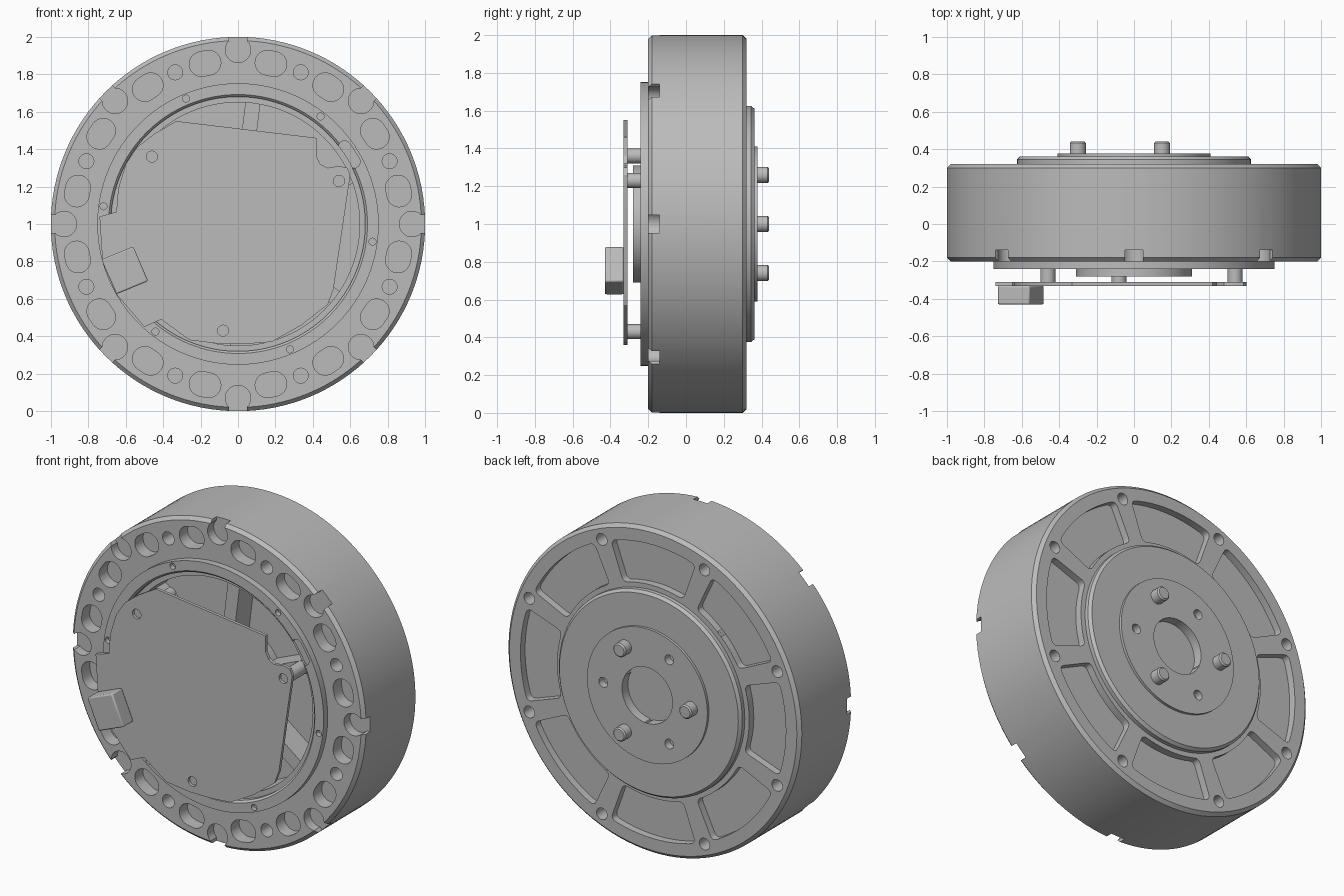
import bpy, bmesh, math
from mathutils import Vector

if "Cube" in bpy.data.objects:
    bpy.data.objects.remove(bpy.data.objects["Cube"])

grey = bpy.data.materials.new("metal grey")
grey.diffuse_color = (0.5, 0.5, 0.5, 1)
grey.use_nodes = True
grey.node_tree.nodes["Principled BSDF"].inputs["Base Color"].default_value = grey.diffuse_color
CZ = 1.0  # height of the axis, which runs along y


def polar(r, deg):
    a = math.radians(deg)
    return Vector((r * math.cos(a), r * math.sin(a)))


def finish(name, bm):
    bmesh.ops.remove_doubles(bm, verts=bm.verts, dist=1e-5)
    bmesh.ops.recalc_face_normals(bm, faces=bm.faces)
    me = bpy.data.meshes.new(name)
    bm.to_mesh(me)
    bm.free()
    me.materials.append(grey)
    ob = bpy.data.objects.new(name, me)
    bpy.context.collection.objects.link(ob)
    return ob


def lathe(name, profile, n=128):
    """Spin a closed (radius, y) profile round the axis."""
    bm = bmesh.new()
    rings = []
    for i in range(n):
        d = polar(1, 360 * i / n)
        rings.append([bm.verts.new((r * d.x, y, CZ + r * d.y)) for r, y in profile])
    m = len(profile)
    for i in range(n):
        a, b = rings[i], rings[(i + 1) % n]
        for j in range(m):
            k = (j + 1) % m
            if profile[j][0] == 0 and profile[k][0] == 0:
                continue
            bm.faces.new((a[j], a[k], b[k], b[j]))
    bmesh.ops.dissolve_degenerate(bm, dist=1e-6, edges=bm.edges)
    return finish(name, bm)


def prisms(name, outlines, y0, y1):
    """Extrude flat outlines (x, z from axis) from y0 to y1."""
    bm = bmesh.new()
    for pts in outlines:
        a = [bm.verts.new((p[0], y0, CZ + p[1])) for p in pts]
        b = [bm.verts.new((p[0], y1, CZ + p[1])) for p in pts]
        bm.faces.new(a)
        bm.faces.new(b[::-1])
        for i in range(len(pts)):
            j = (i + 1) % len(pts)
            bm.faces.new((a[i], b[i], b[j], a[j]))
    return finish(name, bm)


def cut(ob, outlines, y0, y1):
    tool = prisms("cutter", outlines, y0, y1)
    tool.hide_render = True
    mod = ob.modifiers.new("cut", 'BOOLEAN')
    mod.operation, mod.solver, mod.object = 'DIFFERENCE', 'EXACT', tool
    dg = bpy.context.evaluated_depsgraph_get()
    me = bpy.data.meshes.new_from_object(ob.evaluated_get(dg))
    ob.modifiers.clear()
    ob.data = me
    bpy.data.objects.remove(tool)


def circle(c, r, n=24):
    return [Vector(c) + polar(r, 360 * i / n) for i in range(n)]


def place(pts, deg):
    """Turn outline drawn along +x to the given angle."""
    c, s = polar(1, deg)
    return [Vector((p[0] * c - p[1] * s, p[0] * s + p[1] * c)) for p in pts]


def slot(r, half_len, half_wid):
    """Rounded slot lying across the radius."""
    d = half_len - half_wid
    return ([Vector((r, d)) + polar(half_wid, 15 * i) for i in range(13)] +
            [Vector((r, -d)) + polar(half_wid, 180 + 15 * i) for i in range(13)])


def rounded(pts, rad, n=5):
    """Round selected corners of an outline; rad gives one radius per corner."""
    out = []
    for i, p in enumerate(pts):
        if rad[i] == 0:
            out.append(p)
            continue
        a = p + (pts[i - 1] - p).normalized() * rad[i]
        b = p + (pts[(i + 1) % len(pts)] - p).normalized() * rad[i]
        for k in range(n + 1):
            t = k / n
            out.append(a * (1 - t) ** 2 + p * 2 * t * (1 - t) + b * t * t)
    return out


# Main housing with an open front cavity
body = lathe("housing", [(0, 0), (0.65, 0), (0.65, -0.2), (0.98, -0.2), (1, -0.18),
                         (1, 0.30), (0.98, 0.32), (0, 0.32)])

# Open rim notches, oval recesses and bolt holes on the front
notch = [Vector((0.93, 0)) + polar(0.068, 45 + 270 * i / 20) for i in range(21)]
notch += [Vector((1.1, -0.048)), Vector((1.1, 0.048))]
cut(body, [place(notch, 45 * k) for k in range(8)], -0.3, -0.14)
oval = slot(0.876, 0.085, 0.066)
cut(body, [place(oval, 45 * k + s * 11.6) for k in range(8) for s in (-1, 1)], -0.3, -0.12)
cut(body, [circle(polar(0.877, 22.5 + 45 * k), 0.04) for k in range(8)], -0.3, -0.1)

# Eight shallow pockets and bolt holes on the back
w = 0.05
inner, outer = [], []
for r, row, side in ((0.655, inner, w), (0.905, outer, w + 0.012)):
    half = 22.5 - math.degrees(math.asin(side / r))
    row += [polar(r, half * (i / 6 - 1)) for i in range(13)]
pts = outer + inner[::-1]
rad = [0] * len(pts)
for i in (0, 12, 13, 25):
    rad[i] = 0.035
pocket = rounded(pts, rad)
cut(body, [place(pocket, 45 * k) for k in range(8)], 0.275, 0.4)
cut(body, [circle(polar(0.915, 22.5 + 45 * k), 0.036) for k in range(8)], 0.24, 0.4)

# Front retaining ring with six screw holes and a cable slot
ring = lathe("retaining_ring", [(0.68, -0.19), (0.68, -0.228), (0.692, -0.24),
                                (0.752, -0.24), (0.752, -0.19)])
cut(ring, [circle(polar(0.725, -7.5 + 60 * k), 0.019, 16) for k in range(6)], -0.3, -0.21)
cut(ring, [place(slot(0.70, 0.08, 0.035), 32)], -0.3, -0.22)

# Inner spokes and hub
prisms("inner_spokes", [place([(0.2, -0.04), (0.66, -0.04), (0.66, 0.04), (0.2, 0.04)], 83 + 60 * k)
                        for k in range(6)], -0.15, 0.01)
lathe("inner_hub", [(0, -0.28), (0.31, -0.28), (0.31, 0.01), (0, 0.01)], 96)

# Circuit board on three standoffs
posts = [(-0.46, 0.36), (0.54, 0.23), (-0.08, -0.57)]
prisms("standoffs", [circle(p, 0.04) for p in posts], -0.312, 0.01)
edge = [(-0.33, 0.55), (0.42, 0.46), (0.42, 0.36), (0.44, 0.32), (0.48, 0.30), (0.54, 0.31),
        (0.585, 0.30), (0.60, 0.26), (0.51, -0.35), (0.48, -0.43), (0.34, -0.54), (0.18, -0.63),
        (0.05, -0.64), (-0.10, -0.64), (-0.26, -0.62), (-0.41, -0.51), (-0.50, -0.55),
        (-0.65, -0.375), (-0.725, -0.19), (-0.74, 0.04), (-0.65, 0.065), (-0.64, 0.19),
        (-0.60, 0.32), (-0.54, 0.41), (-0.45, 0.48)]
board = prisms("circuit_board", [edge], -0.33, -0.311)
cut(board, [circle(p, 0.03, 12) for p in posts], -0.4, -0.3)

# Cable connector
plug = prisms("connector", [[(-0.73, -0.19), (-0.56, -0.12), (-0.48, -0.305), (-0.65, -0.375)]], -0.43, -0.33)
bev = plug.modifiers.new("soft edges", 'BEVEL')
bev.width, bev.segments = 0.008, 2

# Output flange, raised face plate and its holes
flange = lathe("output_flange", [(0, 0.30), (0.60, 0.30), (0.625, 0.32), (0.625, 0.345),
                                 (0.61, 0.362), (0.41, 0.362), (0.41, 0.378), (0, 0.378)])
cut(flange, [circle((0, 0), 0.172, 64)], 0.32, 0.5)
cut(flange, [circle((0, 0), 0.03)], 0.305, 0.5)
cut(flange, [circle(polar(0.3, 120 * k), 0.03) for k in range(3)], 0.33, 0.5)

# Three drive pins with chamfered tips
for k in range(3):
    pin = prisms("drive_pin", [circle(polar(0.3, 60 + 120 * k), 0.043)], 0.35, 0.44)
    tip = pin.modifiers.new("tip", 'BEVEL')
    tip.width, tip.segments = 0.008, 1

# Smooth round walls, sharp edges elsewhere
for ob in bpy.context.scene.objects:
    ob.select_set(True)
    bpy.context.view_layer.objects.active = ob
bpy.ops.object.shade_smooth_by_angle(angle=math.radians(25))
